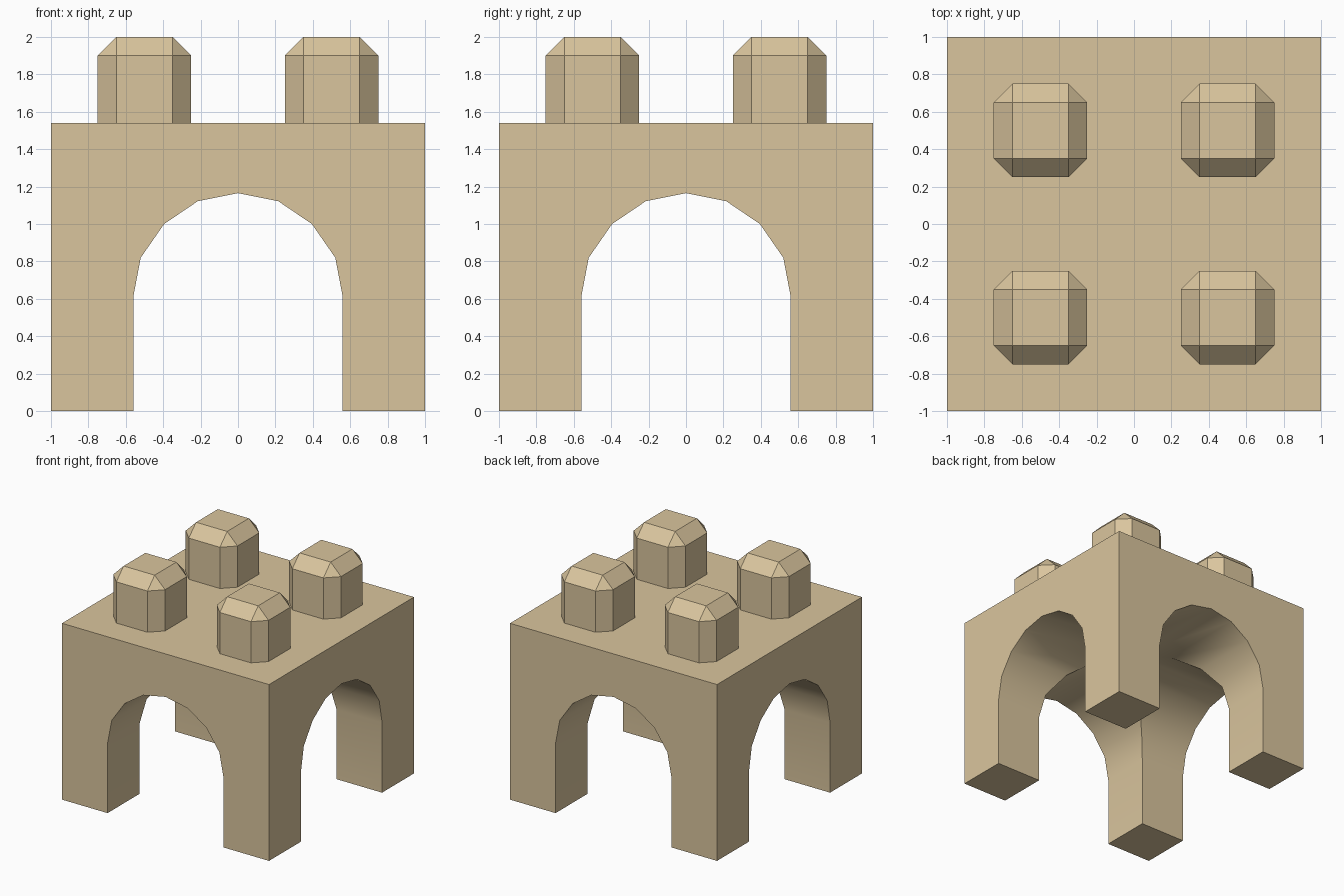
import bpy, bmesh, math
from mathutils import Matrix

if "Cube" in bpy.data.objects:
    bpy.data.objects.remove(bpy.data.objects["Cube"])

tan = bpy.data.materials.new("tan")
tan.diffuse_color = (0.70, 0.56, 0.34, 1)
tan.use_nodes = True
tan.node_tree.nodes["Principled BSDF"].inputs["Base Color"].default_value = tan.diffuse_color


def new_object(name, bm):
    bmesh.ops.recalc_face_normals(bm, faces=bm.faces)
    mesh = bpy.data.meshes.new(name)
    bm.to_mesh(mesh)
    bm.free()
    mesh.materials.append(tan)
    ob = bpy.data.objects.new(name, mesh)
    bpy.context.collection.objects.link(ob)
    return ob


def box(x, y, z0, z1, sx, sy):
    bm = bmesh.new()
    bmesh.ops.create_cube(bm, size=1, matrix=Matrix.Translation((x, y, (z0 + z1) / 2))
                          @ Matrix.Diagonal((sx, sy, z1 - z0, 1)))
    return bm


def arch_cutter(name, angle):
    # Arched tunnel profile in xz, mirrored about x = 0, extruded along y
    half = [(0.56, -0.2), (0.56, 0.61), (0.52, 0.82), (0.395, 1.0), (0.215, 1.122)]
    profile = half + [(0, 1.165)] + [(-x, z) for x, z in reversed(half)]
    bm = bmesh.new()
    face = bm.faces.new([bm.verts.new((x, -1.3, z)) for x, z in profile])
    ext = bmesh.ops.extrude_face_region(bm, geom=[face])["geom"]
    bmesh.ops.translate(bm, vec=(0, 2.6, 0),
                        verts=[g for g in ext if isinstance(g, bmesh.types.BMVert)])
    bm.transform(Matrix.Rotation(angle, 4, 'Z'))
    ob = new_object(name, bm)
    ob.hide_render = True
    return ob


# Block body with two crossing arched tunnels, leaving four legs
body = new_object("arch_body", box(0, 0, 0, 1.54, 2, 2))
bpy.context.view_layer.objects.active = body
body.select_set(True)
for name, angle in (("front_cutter", 0), ("side_cutter", math.pi / 2)):
    cutter = arch_cutter(name, angle)
    mod = body.modifiers.new(name, 'BOOLEAN')
    mod.operation, mod.solver, mod.object = 'DIFFERENCE', 'EXACT', cutter
    bpy.ops.object.modifier_apply(modifier=mod.name)
    bpy.data.objects.remove(cutter)
bpy.ops.object.shade_smooth_by_angle(angle=math.radians(35))

# Four top studs, chamfered on the upright and top edges
for yname, y in (("front", -0.5), ("back", 0.5)):
    for xname, x in (("left", -0.5), ("right", 0.5)):
        bm = box(x, y, 1.54, 2.0, 0.5, 0.5)
        edges = [e for e in bm.edges if max(v.co.z for v in e.verts) > 1.8]
        bmesh.ops.bevel(bm, geom=edges, offset=0.1, segments=1,
                        affect='EDGES', profile=0.5)
        new_object(f"{yname}_{xname}_stud", bm)
